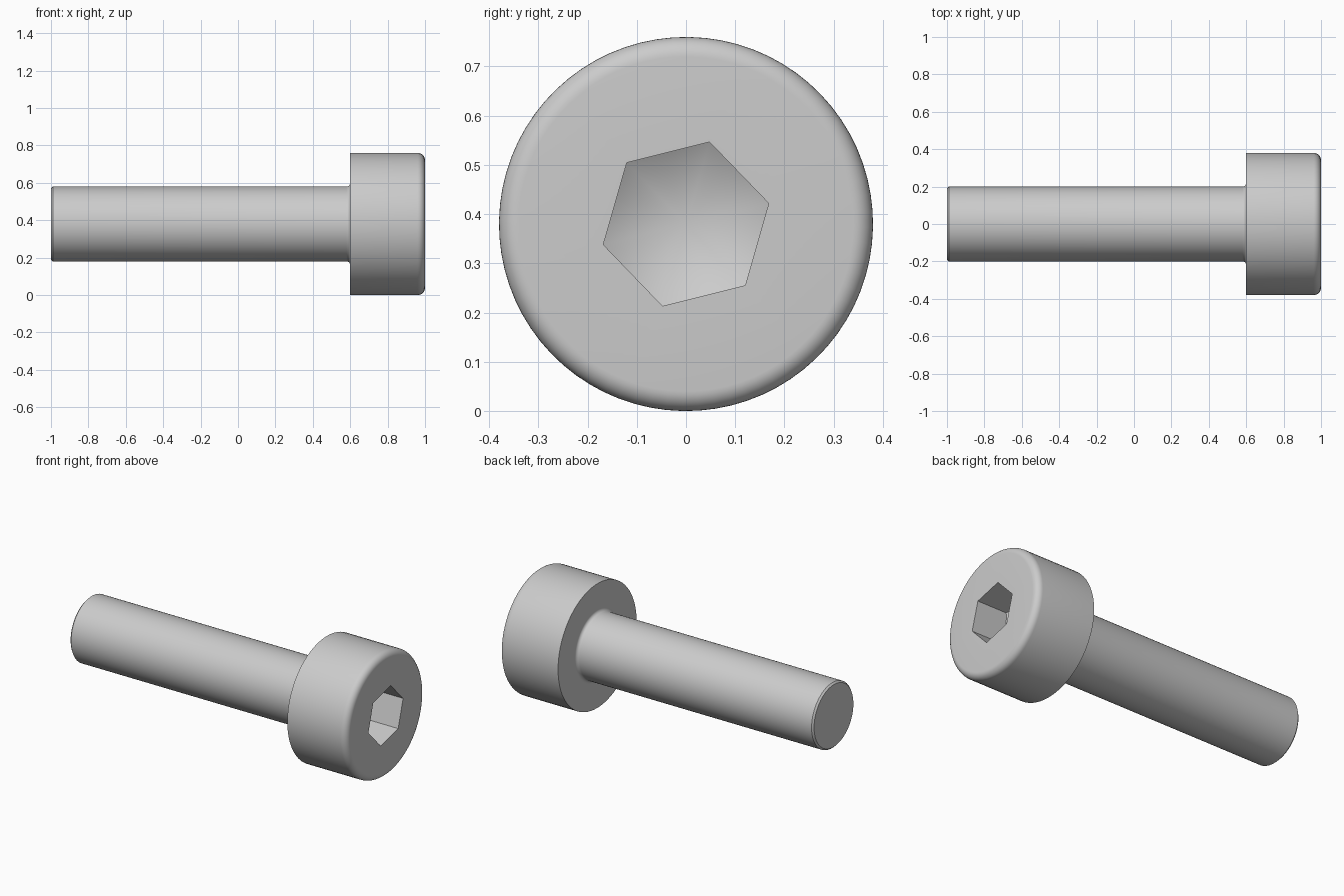
import bpy, bmesh, math

cube = bpy.data.objects.get("Cube")
if cube:
    bpy.data.objects.remove(cube)

SEGMENTS = 72
HEAD_R, SHANK_R = 0.38, 0.2
HEX_FLAT = 0.15                      # half the width across flats
HEX_CORNER = HEX_FLAT / math.cos(math.pi / 6)
TWIST = math.radians(14)             # turn of the hex socket about the axis


def arc(cx, cr, radius, start, end, steps=6):
    """Points (x, r) on a rounded edge of the profile."""
    angles = [math.radians(start + (end - start) * i / steps) for i in range(steps + 1)]
    return [(cx + radius * math.cos(a), cr + radius * math.sin(a)) for a in angles]


def hex_radius(a):
    """Distance from the axis to the socket wall at angle a."""
    return HEX_FLAT / math.cos(a % (math.pi / 3) - math.pi / 6)


def ring(bm, x_at, r_at):
    verts = []
    for i in range(SEGMENTS):
        a = 2 * math.pi * i / SEGMENTS
        r, t = r_at(a), a + TWIST
        verts.append(bm.verts.new((x_at(a), r * math.cos(t), HEAD_R + r * math.sin(t))))
    return verts


# Turned outline: chamfered tip, shank, fillet under the head, rounded head rim
profile = [(-1, SHANK_R - 0.01), (-0.99, SHANK_R)]
profile += arc(0.58, SHANK_R + 0.02, 0.02, -90, 0)
profile += [(0.6, HEAD_R)]
profile += arc(0.96, HEAD_R - 0.04, 0.04, 90, 0, 8)

bm = bmesh.new()
rings = [ring(bm, lambda a, x=x: x, lambda a, r=r: r) for x, r in profile]

# Hex socket: mouth, then walls down to a drilled cone floor
slope = math.tan(math.pi / 6)
rings.append(ring(bm, lambda a: 1, hex_radius))
rings.append(ring(bm, lambda a: 0.8 - (HEX_CORNER - hex_radius(a)) * slope, hex_radius))

for lower, upper in zip(rings, rings[1:]):
    for i in range(SEGMENTS):
        j = (i + 1) % SEGMENTS
        bm.faces.new((lower[i], lower[j], upper[j], upper[i]))

apex = bm.verts.new((0.8 - HEX_CORNER * slope, 0, HEAD_R))
for i in range(SEGMENTS):
    bm.faces.new((rings[-1][i], rings[-1][(i + 1) % SEGMENTS], apex))
bm.faces.new(rings[0])               # flat tip
bmesh.ops.recalc_face_normals(bm, faces=bm.faces)

mesh = bpy.data.meshes.new("cap_screw")
bm.to_mesh(mesh)
bm.free()
screw = bpy.data.objects.new("cap_screw", mesh)
bpy.context.collection.objects.link(screw)

# Plain grey steel
steel = bpy.data.materials.new("grey_steel")
steel.use_nodes = True
colour = (0.6, 0.6, 0.6, 1)
steel.diffuse_color = colour
steel.node_tree.nodes["Principled BSDF"].inputs["Base Color"].default_value = colour
mesh.materials.append(steel)

bpy.ops.object.select_all(action="DESELECT")
screw.select_set(True)
bpy.context.view_layer.objects.active = screw
bpy.ops.object.shade_smooth_by_angle(angle=math.radians(30))
